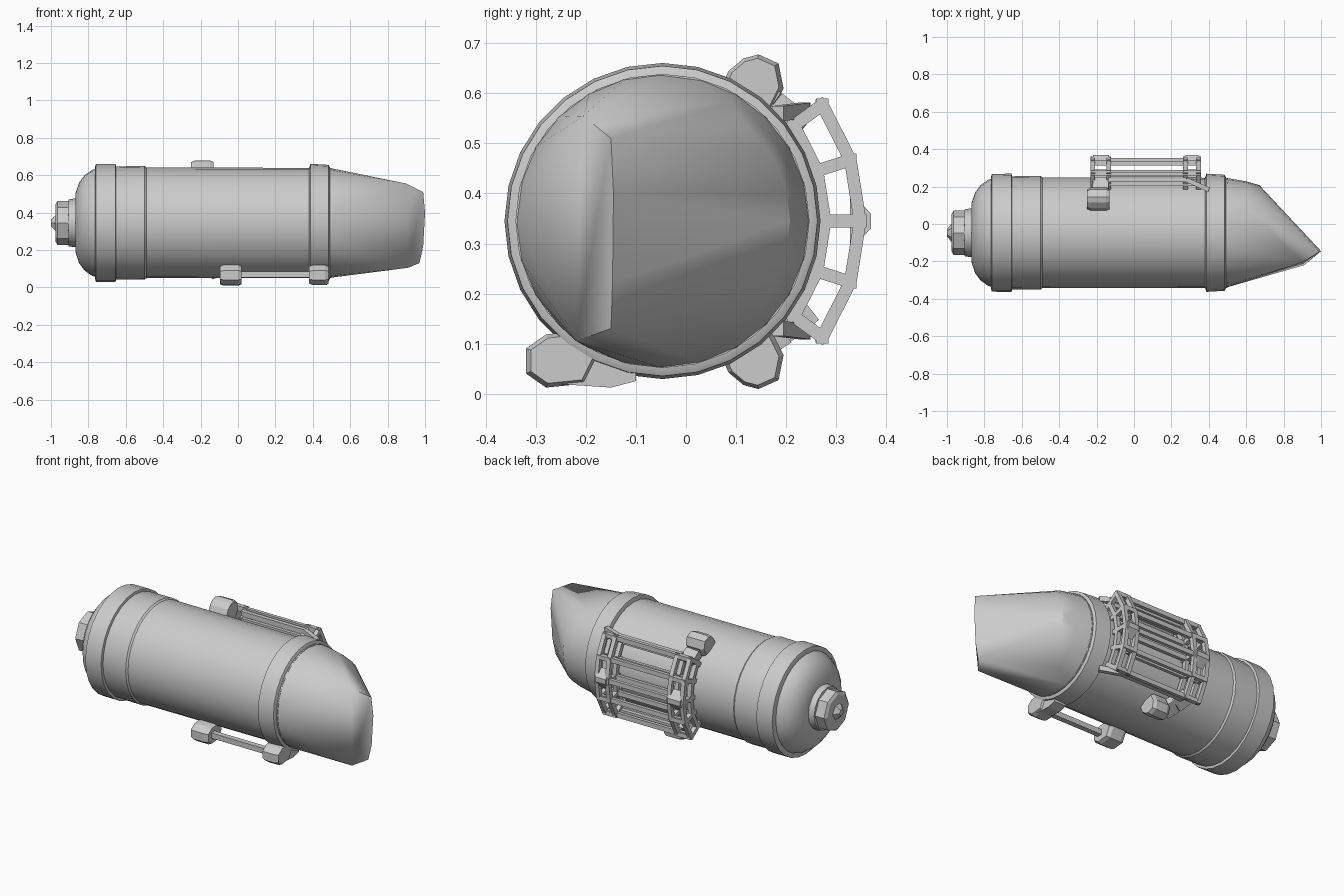
import bpy, bmesh
from math import sin, cos, pi, radians
from mathutils import Vector, Matrix

old = bpy.data.objects.get("Cube")
if old:
    bpy.data.objects.remove(old)

CY, CZ = -0.047, 0.345          # tank axis, runs along x

grey = bpy.data.materials.new("plain grey")
grey.use_nodes = True
COL = (0.6, 0.6, 0.6, 1)
grey.diffuse_color = COL
grey.node_tree.nodes["Principled BSDF"].inputs["Base Color"].default_value = COL


def finish(name, bm, angle=0):
    bmesh.ops.recalc_face_normals(bm, faces=bm.faces)
    me = bpy.data.meshes.new(name)
    bm.to_mesh(me)
    bm.free()
    me.materials.append(grey)
    ob = bpy.data.objects.new(name, me)
    bpy.context.collection.objects.link(ob)
    if angle:
        bpy.ops.object.select_all(action='DESELECT')
        ob.select_set(True)
        bpy.context.view_layer.objects.active = ob
        bpy.ops.object.shade_smooth_by_angle(angle=radians(angle))
    return ob


def polar(x, r, deg):
    a = radians(deg)
    return Vector((x, CY + r * cos(a), CZ + r * sin(a)))


def lathe(name, profile, sides=28, angle=35):
    """Revolve (x, radius) pairs around the tank axis and cap both ends."""
    bm = bmesh.new()
    rings = [[bm.verts.new(polar(x, r, 360 * i / sides)) for i in range(sides)]
             for x, r in profile]
    for a, b in zip(rings, rings[1:]):
        for i in range(sides):
            j = (i + 1) % sides
            bm.faces.new((a[i], a[j], b[j], b[i]))
    bm.faces.new(rings[0])
    bm.faces.new(rings[-1])
    return finish(name, bm, angle)


def hull(name, points, angle=0):
    bm = bmesh.new()
    for p in points:
        bm.verts.new(p)
    res = bmesh.ops.convex_hull(bm, input=bm.verts)
    bmesh.ops.delete(bm, geom=list({v for v in res["geom_interior"]
                                    if isinstance(v, bmesh.types.BMVert)}), context='VERTS')
    return finish(name, bm, angle)


def add_beam(bm, p, q, w, h):
    """Square bar from p to q; w is its size along x (or y), h the other."""
    p, q = Vector(p), Vector(q)
    d = (q - p).normalized()
    ref = Vector((1, 0, 0)) if abs(d.x) < 0.7 else Vector((0, 0, 1))
    u = (ref - d * ref.dot(d)).normalized()
    v = d.cross(u)
    rot = Matrix((u, v, d)).transposed().to_4x4()
    mat = Matrix.Translation((p + q) / 2) @ rot @ Matrix.Diagonal((w, h, (q - p).length, 1))
    bmesh.ops.create_cube(bm, size=1, matrix=mat)


def beams(name, segments, w, h):
    bm = bmesh.new()
    for p, q in segments:
        add_beam(bm, p, q, w, h)
    return finish(name, bm)


def pad(name, x0, x1, outline):
    """Chamfered block: a yz outline extruded along x with a smaller end."""
    my = sum(y for y, z in outline) / len(outline)
    mz = sum(z for y, z in outline) / len(outline)
    pts = []
    for x, s in ((x0, 0.85), (x0 + 0.02, 1), (x1 - 0.02, 1), (x1, 0.85)):
        pts += [(x, my + (y - my) * s, mz + (z - mz) * s) for y, z in outline]
    return hull(name, pts)


def flip(outline):
    return [(y, 2 * CZ - z - 0.01) for y, z in outline]


# Tank body with domed end
lathe("tank_body", [(-0.87, 0.12), (-0.868, 0.16), (-0.85, 0.215), (-0.82, 0.255),
                    (-0.78, 0.283), (-0.74, 0.296), (-0.66, 0.302), (-0.5, 0.304),
                    (-0.49, 0.296), (0.5, 0.294)])
lathe("rear_band", [(-0.765, 0.296), (-0.76, 0.315), (-0.655, 0.316), (-0.65, 0.296)])
lathe("front_band", [(0.38, 0.294), (0.387, 0.316), (0.485, 0.31), (0.493, 0.294)])

# Valve on the domed end
lathe("valve_neck", [(-0.91, 0.095), (-0.905, 0.125), (-0.875, 0.13), (-0.85, 0.13)], 16)
lathe("valve_nut", [(-0.975, 0.1), (-0.965, 0.118), (-0.9, 0.118)], 8, 0)
lathe("valve_tip", [(-1.0, 0.02), (-0.97, 0.055)], 6, 0)

# Wedge-shaped nozzle closing to an upright edge
nozzle = [polar(0.488, 0.294, 15 * i) for i in range(24)]
nozzle += [polar(0.6, 0.275, 12 * i) for i in range(-5, 6)]
nozzle += [polar(0.67, 0.255, 12 * i) for i in range(-4, 5)]
nozzle += [(0.9, -0.205, 0.555), (0.91, -0.22, 0.105), (0.97, -0.15, 0.13),
           (0.99, -0.15, 0.51), (1.0, -0.145, 0.4), (0.99, -0.147, 0.22)]
hull("nozzle", nozzle, 28)

# Curved ladder brackets of the side cage
ANGLES = [-36, -18, 0, 18, 36]
for label, xa, xb in (("rear", -0.22, -0.135), ("front", 0.275, 0.345)):
    segs = []
    for x in (xa, xb):
        for r in (0.325, 0.395):
            nodes = [polar(x, r, a) for a in ANGLES]
            segs += list(zip(nodes, nodes[1:]))
        segs += [(polar(x, 0.29, a), polar(x, 0.405, a)) for a in ANGLES]
    for a in ANGLES:
        for r in (0.325, 0.395):
            segs.append((polar(xa - 0.01, r, a), polar(xb + 0.01, r, a)))
    beams(label + "_cage_bracket", segs, 0.025, 0.025)
    hull(label + "_cage_spine", [polar(x, r, a) for x in (xa, xb)
                                 for r, a in ((0.38, -9), (0.38, 9), (0.417, -2), (0.417, 2))])

# Rods joining the two brackets, in two layers
beams("cage_rods", [(polar(-0.21, r, a), polar(0.335, r, a))
                    for a in ANGLES for r in (0.325, 0.39)], 0.028, 0.02)

# Arms from the rear bracket and straps running to the front band
for label, s, x in (("upper", 1, -0.185), ("lower", -1, -0.1)):
    arc = [polar(-0.175, 0.34, s * 34), polar((x - 0.175) / 2, 0.325, s * 46),
           polar(x, 0.32, s * 57)]
    beams(label + "_cage_arm", list(zip(arc, arc[1:])), 0.085, 0.05)
    strap = [polar(-0.14, 0.36, s * 38), polar(0.28, 0.36, s * 38), polar(0.4, 0.315, s * 43)]
    beams(label + "_cage_strap", list(zip(strap, strap[1:])), 0.03, 0.025)

# Pads above and below the tank
outline = [(0.07, 0.61), (0.085, 0.645), (0.115, 0.67), (0.145, 0.678),
           (0.185, 0.66), (0.195, 0.61), (0.17, 0.56), (0.1, 0.58)]
pad("upper_pad", -0.25, -0.13, outline)
pad("lower_pad", -0.095, 0.02, [(y, z + 0.01 - 0.003) for y, z in flip(outline)])

# Rail along the lower front edge with its two blocks
block = [(-0.32, 0.04), (-0.32, 0.09), (-0.28, 0.118), (-0.22, 0.125),
         (-0.17, 0.08), (-0.2, 0.02), (-0.28, 0.012)]
pad("rail_block_rear", -0.095, 0.02, block)
pad("rail_block_front", 0.38, 0.485, block)
hull("rail_gusset", [(x, y, z) for x in (0.395, 0.475) for y, z in
                     ((-0.27, 0.02), (-0.15, 0.012), (-0.1, 0.025), (-0.1, 0.06), (-0.24, 0.1))])
beams("lower_rail", [((0.0, -0.265, 0.07), (0.4, -0.265, 0.07))], 0.032, 0.032)
